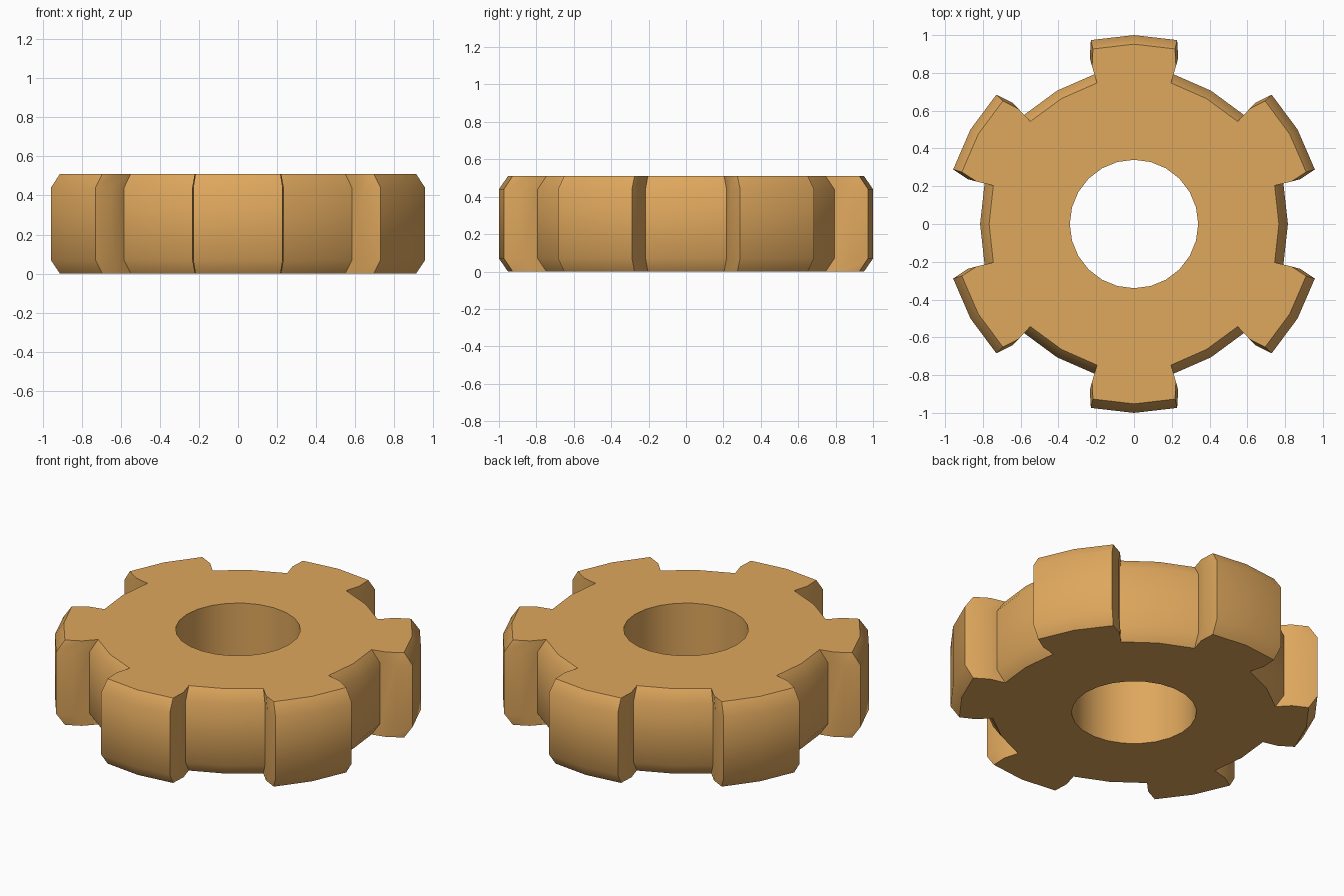
import bpy, bmesh
from math import radians, sin, cos

cube = bpy.data.objects.get("Cube")
if cube:
    bpy.data.objects.remove(cube, do_unlink=True)

TEETH = 6
HEIGHT = 0.51
CHAMFER_IN, CHAMFER_UP = 0.048, 0.07
BORE_RADIUS, BORE_SIDES = 0.34, 24

# Half a tooth from tip centre to valley: (angle in degrees, radius)
half = [(0, 1.0), (13.2, 1.0), (14.9, 0.911), (14.7, 0.82), (30, 0.815)]
pitch = [(-a, r) for a, r in half[3:0:-1]] + half
outline = [(radians(90 + i * 360 / TEETH + a), r)
           for i in range(TEETH) for a, r in pitch]
bore = [(radians(90 + i * 360 / BORE_SIDES), BORE_RADIUS) for i in range(BORE_SIDES)]

bm = bmesh.new()


def ring(points, z, inset=0.0):
    return [bm.verts.new(((r - inset) * cos(a), (r - inset) * sin(a), z))
            for a, r in points]


def skin(rings):
    for low, high in zip(rings, rings[1:]):
        n = len(low)
        for i in range(n):
            j = (i + 1) % n
            bm.faces.new((low[i], low[j], high[j], high[i]))


def loop_edges(loop):
    return [bm.edges.get((loop[i - 1], loop[i])) for i in range(len(loop))]


# Toothed rim with chamfered top and bottom, and the centre bore
rim = [ring(outline, 0, CHAMFER_IN), ring(outline, CHAMFER_UP),
       ring(outline, HEIGHT - CHAMFER_UP), ring(outline, HEIGHT, CHAMFER_IN)]
hole = [ring(bore, 0), ring(bore, HEIGHT)]
skin(rim)
skin(hole)

# Flat faces between the rim and the bore
for outer, inner in ((rim[0], hole[0]), (rim[-1], hole[-1])):
    bmesh.ops.triangle_fill(bm, use_beauty=True, normal=(0, 0, 1),
                            edges=loop_edges(outer) + loop_edges(inner))
bmesh.ops.recalc_face_normals(bm, faces=bm.faces)

mesh = bpy.data.meshes.new("toothed_wheel")
bm.to_mesh(mesh)
bm.free()
wheel = bpy.data.objects.new("toothed_wheel", mesh)
bpy.context.collection.objects.link(wheel)

# Warm tan material
tan = bpy.data.materials.new("warm tan")
tan.use_nodes = True
colour = (0.74, 0.39, 0.11, 1)
tan.diffuse_color = colour
tan.node_tree.nodes["Principled BSDF"].inputs["Base Color"].default_value = colour
mesh.materials.append(tan)

# Smooth curves, crisp face and tooth edges
bpy.ops.object.select_all(action="DESELECT")
wheel.select_set(True)
bpy.context.view_layer.objects.active = wheel
bpy.ops.object.shade_smooth_by_angle(angle=radians(40))
